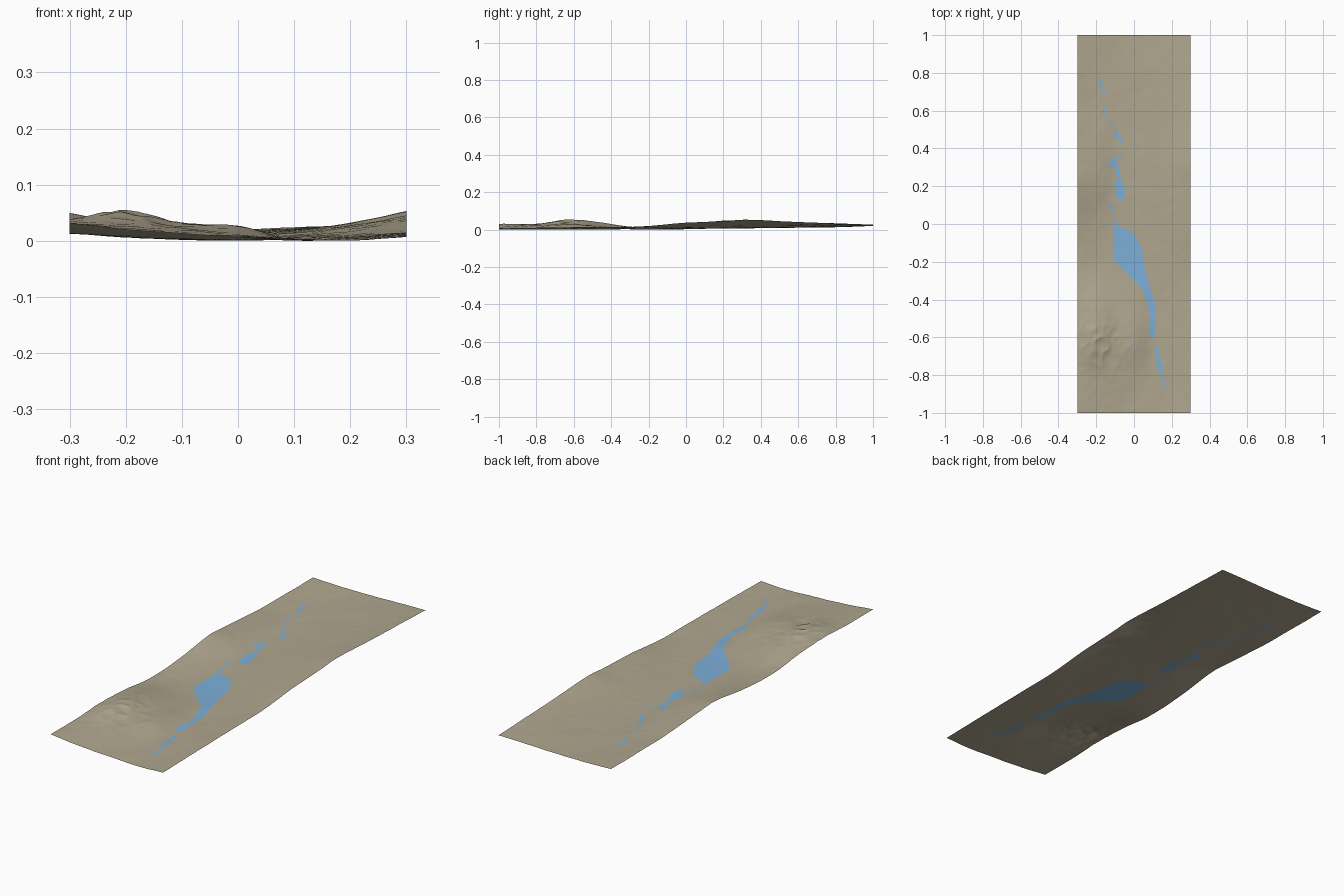
import bpy, bmesh, math
from mathutils import Vector, noise

if "Cube" in bpy.data.objects:
    bpy.data.objects.remove(bpy.data.objects["Cube"])

NX, NY = 120, 400          # grid resolution
W, L = 0.6, 2.0            # strip size


def material(name, rgb):
    m = bpy.data.materials.new(name)
    m.diffuse_color = (*rgb, 1)
    m.use_nodes = True
    m.node_tree.nodes["Principled BSDF"].inputs["Base Color"].default_value = m.diffuse_color
    return m


# Height control grid in thousandths: one row per y, one column per x
XS = [-0.3, -0.2, -0.1, 0, 0.1, 0.2, 0.3]
YS = [-1, -0.8, -0.62, -0.45, -0.25, 0, 0.2, 0.32, 0.6, 0.8, 1]
HEIGHTS = [
    [32, 22, 14, 9, 5, 3, 8],
    [33, 31, 24, 14, 4, 3, 11],
    [40, 54, 32, 28, 3, 6, 14],
    [34, 38, 24, 14, 2, 7, 16],
    [14, 10, 5, 2, 5, 11, 18],
    [25, 14, 4, 6, 12, 22, 38],
    [50, 30, 9, 10, 18, 30, 47],
    [45, 29, 9, 12, 20, 33, 54],
    [28, 17, 12, 16, 23, 30, 42],
    [26, 16, 15, 20, 25, 30, 35],
    [25, 22, 21, 22, 24, 26, 28],
]

# Lake outline with its narrowing outlet
LAKE = [(-0.105, 0.0), (-0.01, -0.04), (0.04, -0.12), (0.06, -0.25),
        (0.11, -0.42), (0.11, -0.6), (0.08, -0.6), (0.085, -0.46),
        (0.04, -0.34), (-0.02, -0.28), (-0.105, -0.19)]

# Broken stream stretches: start, end, half width
STREAMS = [
    (-0.18, 0.76, -0.175, 0.71, 0.008), (-0.17, 0.71, -0.155, 0.69, 0.007),
    (-0.155, 0.61, -0.15, 0.57, 0.005), (-0.13, 0.54, -0.12, 0.52, 0.005),
    (-0.10, 0.49, -0.09, 0.46, 0.008), (-0.08, 0.46, -0.07, 0.44, 0.008),
    (-0.08, 0.36, -0.065, 0.36, 0.006), (-0.125, 0.31, -0.10, 0.34, 0.012),
    (-0.10, 0.33, -0.08, 0.25, 0.010), (-0.08, 0.21, -0.07, 0.15, 0.024),
    (-0.125, 0.10, -0.115, 0.07, 0.007), (-0.105, 0.03, -0.10, 0.0, 0.007),
    (0.12, -0.65, 0.125, -0.70, 0.009), (0.13, -0.72, 0.14, -0.78, 0.012),
    (0.15, -0.81, 0.155, -0.83, 0.008), (0.155, -0.86, 0.17, -0.86, 0.006),
]


def spline(ts, vs, t):
    """Smooth curve through unevenly spaced values."""
    n = len(ts)
    i = 0
    while i < n - 2 and t > ts[i + 1]:
        i += 1

    def slope(k):
        a, b = max(k - 1, 0), min(k + 1, n - 1)
        return (vs[b] - vs[a]) / (ts[b] - ts[a])
    h = ts[i + 1] - ts[i]
    u = (t - ts[i]) / h
    return ((2*u**3 - 3*u**2 + 1) * vs[i] + (u**3 - 2*u**2 + u) * h * slope(i)
            + (3*u**2 - 2*u**3) * vs[i + 1] + (u**3 - u**2) * h * slope(i + 1))


def in_lake(x, y):
    inside = False
    for (x1, y1), (x2, y2) in zip(LAKE, LAKE[1:] + LAKE[:1]):
        if (y1 > y) != (y2 > y) and x < x1 + (y - y1) * (x2 - x1) / (y2 - y1):
            inside = not inside
    return inside


def in_stream(x, y):
    for x1, y1, x2, y2, r in STREAMS:
        dx, dy = x2 - x1, y2 - y1
        u = ((x - x1) * dx + (y - y1) * dy) / (dx * dx + dy * dy)
        u = min(max(u, 0), 1)
        if math.hypot(x - x1 - u * dx, y - y1 - u * dy) < r:
            return True
    return False


def roughness(x, y):
    """Gentle ripples, stronger gullies on the hill, calm by the water."""
    hill = math.exp(-((x + 0.17) / 0.12)**2 - ((y + 0.62) / 0.14)**2)
    lake = math.exp(-((x + 0.02) / 0.1)**2 - ((y + 0.15) / 0.18)**2)
    soft = noise.noise(Vector((x * 11, y * 9, 0.3)))
    fine = noise.noise(Vector((x * 30, y * 24, 4.1)))
    gully = abs(noise.noise(Vector((x * 20, y * 16, 7.7))))
    return (0.0014 * soft + 0.0006 * fine) * (1 - lake) + hill * (0.003 - 0.011 * gully)


# Terrain sheet
bm = bmesh.new()
rows = []
for j in range(NY + 1):
    y = -L / 2 + L * j / NY
    section = [spline(YS, [r[c] for r in HEIGHTS], y) for c in range(len(XS))]
    row = []
    for i in range(NX + 1):
        x = -W / 2 + W * i / NX
        z = spline(XS, section, x) / 1000 + roughness(x, y)
        row.append(bm.verts.new((x, y, z)))
    rows.append(row)
for j in range(NY):
    for i in range(NX):
        f = bm.faces.new((rows[j][i], rows[j][i + 1],
                          rows[j + 1][i + 1], rows[j + 1][i]))
        c = f.calc_center_median()
        f.material_index = int(in_lake(c.x, c.y) or in_stream(c.x, c.y))
        f.smooth = True

# Rest the lowest point on the ground
low = min(v.co.z for v in bm.verts)
bmesh.ops.translate(bm, verts=bm.verts, vec=(0, 0, -low))

mesh = bpy.data.meshes.new("terrain")
bm.to_mesh(mesh)
bm.free()
mesh.materials.append(material("dry earth", (0.434, 0.386, 0.275)))
mesh.materials.append(material("water blue", (0.202, 0.429, 0.686)))
terrain = bpy.data.objects.new("terrain", mesh)
bpy.context.collection.objects.link(terrain)
